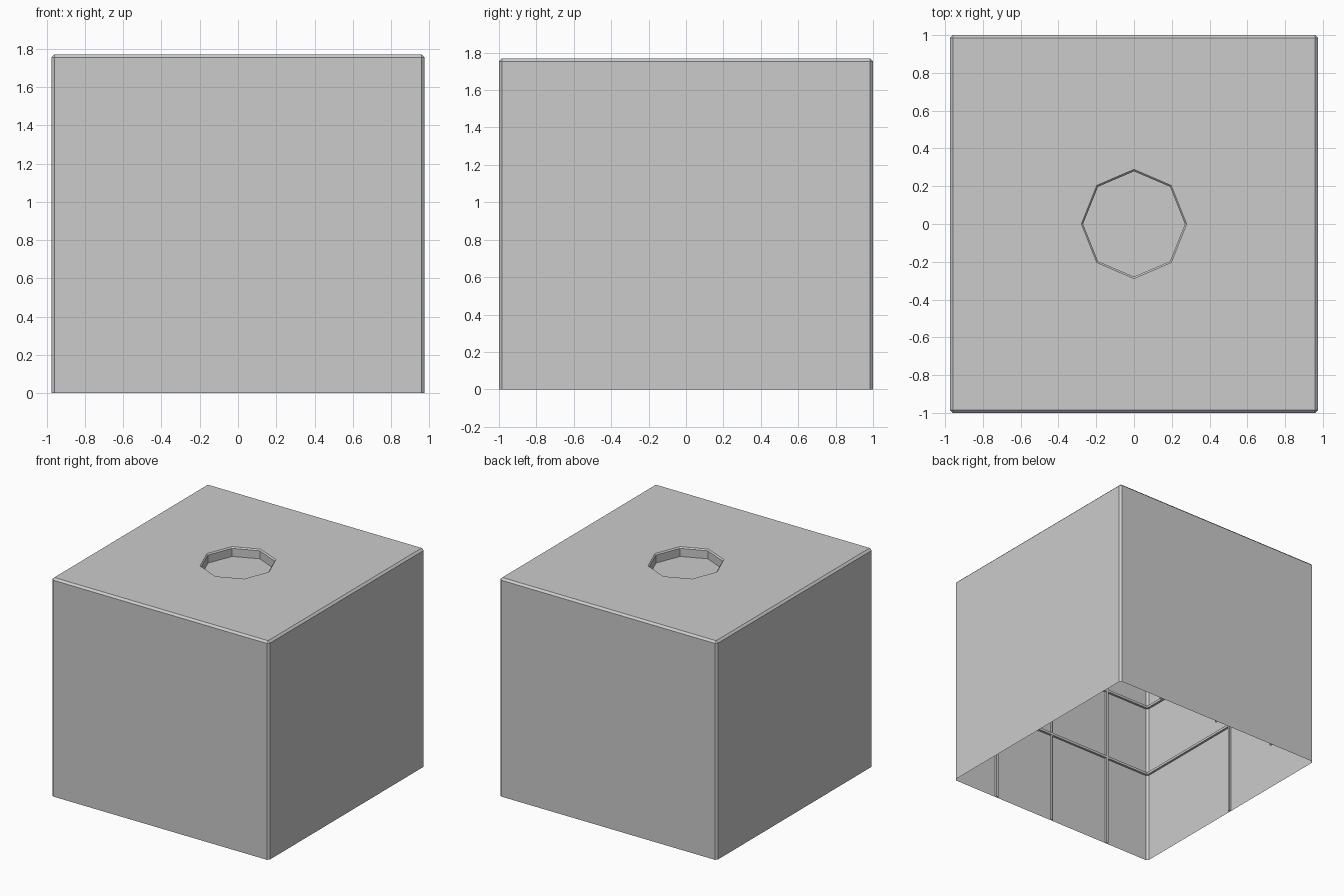
import bpy, bmesh, math

if "Cube" in bpy.data.objects:
    bpy.data.objects.remove(bpy.data.objects["Cube"])

HX, HY, H = 0.975, 1.0, 1.77      # half sizes and height
CHAMFER, DEPTH = 0.016, 0.018     # edge chamfer and groove depth
# grooves: axis, position, half width
GROOVES = [(0, -0.556, 0.009), (0, 0, 0.007), (0, 0.556, 0.009),
           (1, 0, 0.008), (2, 0.765, 0.01), (2, 1.36, 0.01)]


def make_object(name, bm):
    bmesh.ops.recalc_face_normals(bm, faces=bm.faces)
    mesh = bpy.data.meshes.new(name)
    bm.to_mesh(mesh)
    bm.free()
    obj = bpy.data.objects.new(name, mesh)
    bpy.context.collection.objects.link(obj)
    return obj


def clamp(v, lo, hi):
    return max(lo, min(hi, v))


# Block with chamfered sides and top
bm = bmesh.new()
bmesh.ops.create_cube(bm, size=1)
for v in bm.verts:
    v.co = (v.co.x * 2 * HX, v.co.y * 2 * HY, (v.co.z + 0.5) * H)
edges = [e for e in bm.edges if max(v.co.z for v in e.verts) > 0.1]
bmesh.ops.bevel(bm, geom=edges, offset=CHAMFER, segments=1, affect='EDGES')

# Slice the groove strips, then sink them onto a slightly smaller core
for axis, pos, hw in GROOVES:
    for p in (pos - hw, pos + hw):
        co, no = [0, 0, 0], [0, 0, 0]
        co[axis], no[axis] = p, 1
        bmesh.ops.bisect_plane(bm, geom=bm.verts[:] + bm.edges[:] + bm.faces[:],
                               plane_co=co, plane_no=no, dist=1e-5)
strips = []
for f in bm.faces:
    c = f.calc_center_median()
    if c.z > 1e-4 and any(abs(c[a] - p) < hw for a, p, hw in GROOVES):
        strips.append(f)
ext = bmesh.ops.extrude_face_region(bm, geom=strips)
for v in ext['geom']:
    if isinstance(v, bmesh.types.BMVert):
        v.co.x = clamp(v.co.x, DEPTH - HX, HX - DEPTH)
        v.co.y = clamp(v.co.y, DEPTH - HY, HY - DEPTH)
        v.co.z = min(v.co.z, H - DEPTH)
bmesh.ops.remove_doubles(bm, verts=bm.verts, dist=1e-5)
body = make_object("panelled_block", bm)

# Octagonal recess cutter with a chamfered rim
bm = bmesh.new()
rings = []
for r, z in ((0.279, H - 0.075), (0.279, H - 0.01), (0.289, H), (0.309, H + 0.02)):
    rings.append([bm.verts.new((0.965 * r * math.cos(i * math.pi / 4),
                                r * math.sin(i * math.pi / 4), z)) for i in range(8)])
for a, b in zip(rings, rings[1:]):
    for i in range(8):
        j = (i + 1) % 8
        bm.faces.new((a[i], a[j], b[j], b[i]))
bm.faces.new(rings[0])
bm.faces.new(rings[-1])
cutter = make_object("recess_cutter", bm)
cutter.hide_render = True

mod = body.modifiers.new("recess", 'BOOLEAN')
mod.operation = 'DIFFERENCE'
mod.solver = 'EXACT'
mod.object = cutter
bpy.context.view_layer.objects.active = body
body.select_set(True)
bpy.ops.object.modifier_apply(modifier=mod.name)
bpy.data.objects.remove(cutter)

# Open underside
bm = bmesh.new()
bm.from_mesh(body.data)
floor = [f for f in bm.faces if all(v.co.z < 1e-4 for v in f.verts)]
bmesh.ops.delete(bm, geom=floor, context='FACES')
bm.to_mesh(body.data)
bm.free()
